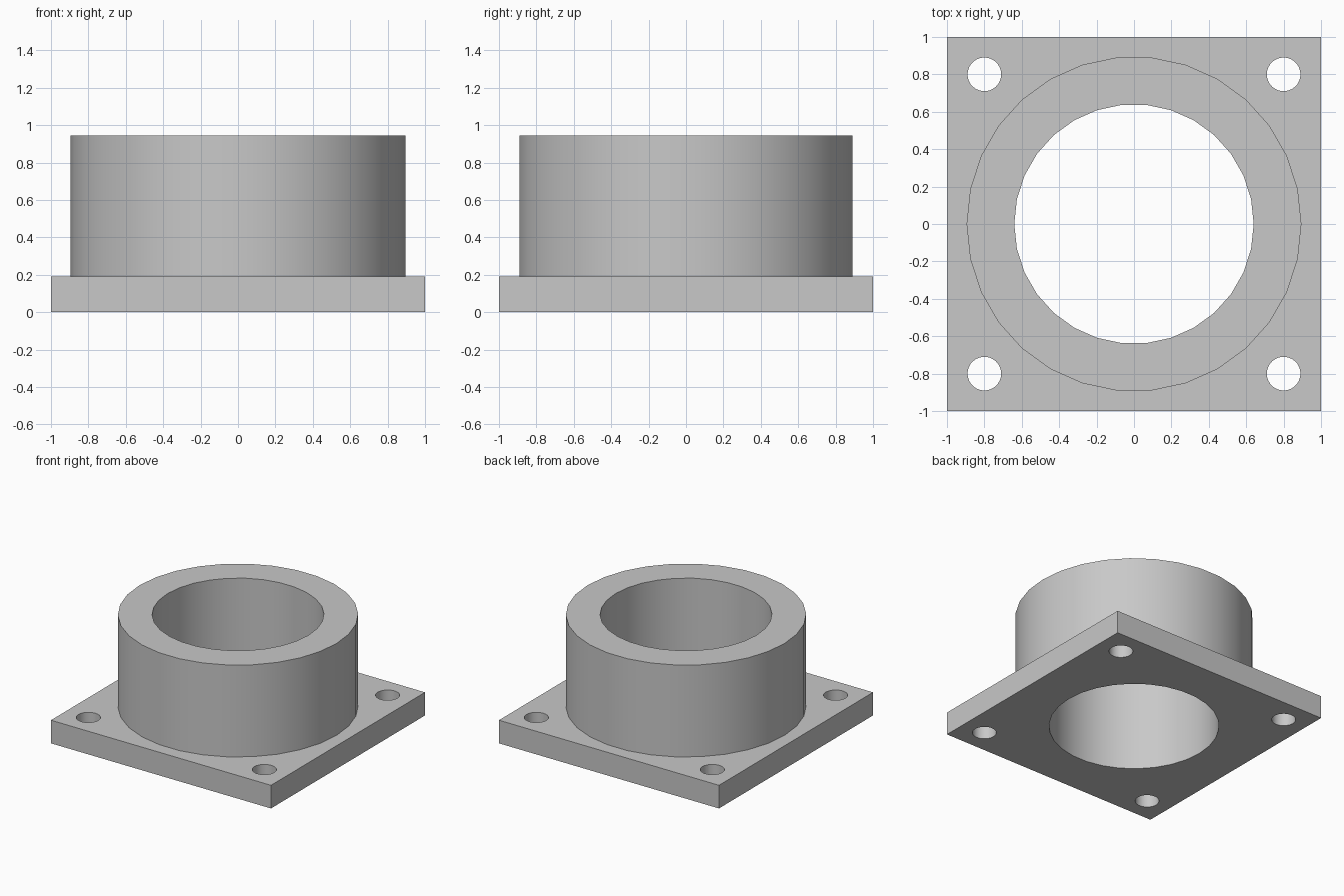
import bpy
import math

cube = bpy.data.objects.get("Cube")
if cube:
    bpy.data.objects.remove(cube, do_unlink=True)

PLATE_TOP, TOP = 0.19, 0.945
OUTER_R, BORE_R = 0.895, 0.64
BOLT_R, BOLT_POS = 0.09, 0.8

grey = bpy.data.materials.new("plain grey")
grey.use_nodes = True
grey.diffuse_color = (0.58, 0.58, 0.58, 1)
grey.node_tree.nodes["Principled BSDF"].inputs["Base Color"].default_value = grey.diffuse_color


def cylinder(name, radius, z0, z1, x=0, y=0):
    """Upright 30-sided cylinder with a corner on the x axis."""
    bpy.ops.mesh.primitive_cylinder_add(
        vertices=30, radius=radius, depth=z1 - z0,
        location=(x, y, (z0 + z1) / 2), rotation=(0, 0, math.pi / 2))
    obj = bpy.context.object
    obj.name = name
    return obj


def drill(obj, radius, x=0, y=0):
    """Cut a round hole right through the part."""
    cutter = cylinder("hole_cutter", radius, -0.5, 1.5, x, y)
    cutter.hide_render = True
    mod = obj.modifiers.new("hole", 'BOOLEAN')
    mod.operation = 'DIFFERENCE'
    mod.solver = 'EXACT'
    mod.object = cutter
    bpy.context.view_layer.objects.active = obj
    bpy.ops.object.modifier_apply(modifier=mod.name)
    bpy.data.objects.remove(cutter, do_unlink=True)


def finish(obj):
    obj.data.materials.clear()
    obj.data.materials.append(grey)
    bpy.ops.object.select_all(action='DESELECT')
    obj.select_set(True)
    bpy.context.view_layer.objects.active = obj
    bpy.ops.object.shade_smooth_by_angle(angle=math.radians(30))


# Square base plate with the bore and four bolt holes
bpy.ops.mesh.primitive_cube_add(size=1, location=(0, 0, PLATE_TOP / 2))
plate = bpy.context.object
plate.name = "base_plate"
plate.scale = (2, 2, PLATE_TOP)
bpy.ops.object.transform_apply(location=False, rotation=False, scale=True)
drill(plate, BORE_R)
for sx in (-1, 1):
    for sy in (-1, 1):
        drill(plate, BOLT_R, sx * BOLT_POS, sy * BOLT_POS)
finish(plate)

# Thick-walled collar standing on the plate
collar = cylinder("collar", OUTER_R, PLATE_TOP, TOP)
drill(collar, BORE_R)
finish(collar)
